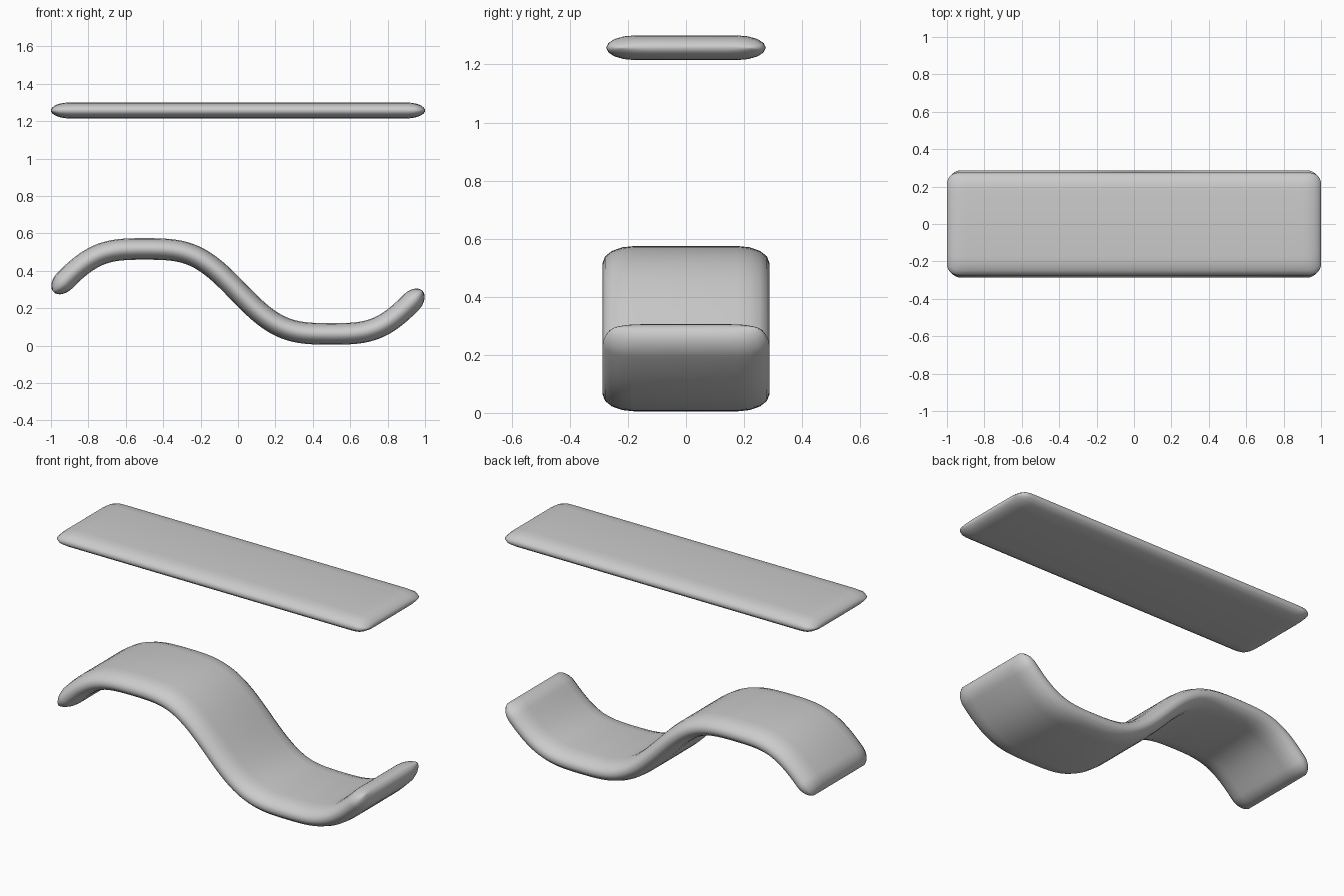
import bpy
import bmesh
from math import sin, cos, pi, radians, sqrt, copysign
from mathutils import Vector

cube = bpy.data.objects.get("Cube")
if cube:
    bpy.data.objects.remove(cube)

grey = bpy.data.materials.new("light_grey")
grey.use_nodes = True
colour = (0.6, 0.6, 0.6, 1)
grey.diffuse_color = colour
grey.node_tree.nodes["Principled BSDF"].inputs["Base Color"].default_value = colour


def wave_height(x):
    """Centre line of the wave: a flattened sine, point-symmetric about x = 0."""
    a = abs(x)
    u = pi * (a if a < 0.5 else 0.5 + (a - 0.5) * 1.04)
    return 0.29 - copysign(0.2525, x) * (sin(u) + 0.1 * sin(3 * u))


def flat_height(x):
    return 1.2575


def pillow_section(width, thick, edge, steps=8):
    """Flat-sided cross-section with elliptical edges, as (y, normal) pairs."""
    points = []
    for side, start in ((1, -90), (-1, 90)):
        for i in range(steps + 1):
            a = radians(start + 180 * i / steps)
            points.append((side * (width - edge) + edge * cos(a), thick * sin(a)))
    return points


def make_slab(name, height, half_length, half_width, half_thick, edge, tip, corner):
    """Sweep the pillow section along x, closing it down at both rounded ends."""
    cap = [tip * (1 - cos(radians(a))) for a in (4, 12, 22, 34, 46, 58, 70, 80, 90)]
    inner = half_length - tip
    body = [-inner + 2 * inner * i / 64 for i in range(1, 64)]
    stations = [d - half_length for d in cap] + body
    stations += [half_length - d for d in reversed(cap)]

    bm = bmesh.new()
    rings = []
    for x in stations:
        d = half_length - abs(x)
        thick = half_thick * sqrt(max(0, 1 - max(0, 1 - d / tip) ** 2))
        pinch = max(0, 1 - d / corner)
        width = half_width - corner * (1 - sqrt(1 - pinch ** 2))
        slope = (height(x + 0.005) - height(x - 0.005)) / 0.01
        normal = Vector((-slope, 0, 1)).normalized()
        centre = Vector((x, 0, height(x)))
        rings.append([bm.verts.new(centre + Vector((0, y, 0)) + normal * n)
                      for y, n in pillow_section(width, thick, edge)])
    for a, b in zip(rings, rings[1:]):
        for i in range(len(a)):
            j = (i + 1) % len(a)
            bm.faces.new((a[i], a[j], b[j], b[i]))
    bm.faces.new(rings[0])
    bm.faces.new(rings[-1])
    bmesh.ops.recalc_face_normals(bm, faces=bm.faces)

    mesh = bpy.data.meshes.new(name)
    bm.to_mesh(mesh)
    bm.free()
    mesh.materials.append(grey)
    obj = bpy.data.objects.new(name, mesh)
    bpy.context.collection.objects.link(obj)
    bpy.ops.object.select_all(action="DESELECT")
    obj.select_set(True)
    bpy.context.view_layer.objects.active = obj
    bpy.ops.object.shade_smooth_by_angle(angle=radians(60))


# Straight upper board
make_slab("flat_board", flat_height, 1.0, 0.275, 0.0425, 0.1, 0.1, 0.06)

# Wavy lower board
make_slab("wavy_board", wave_height, 0.985, 0.287, 0.0575, 0.11, 0.06, 0.06)
